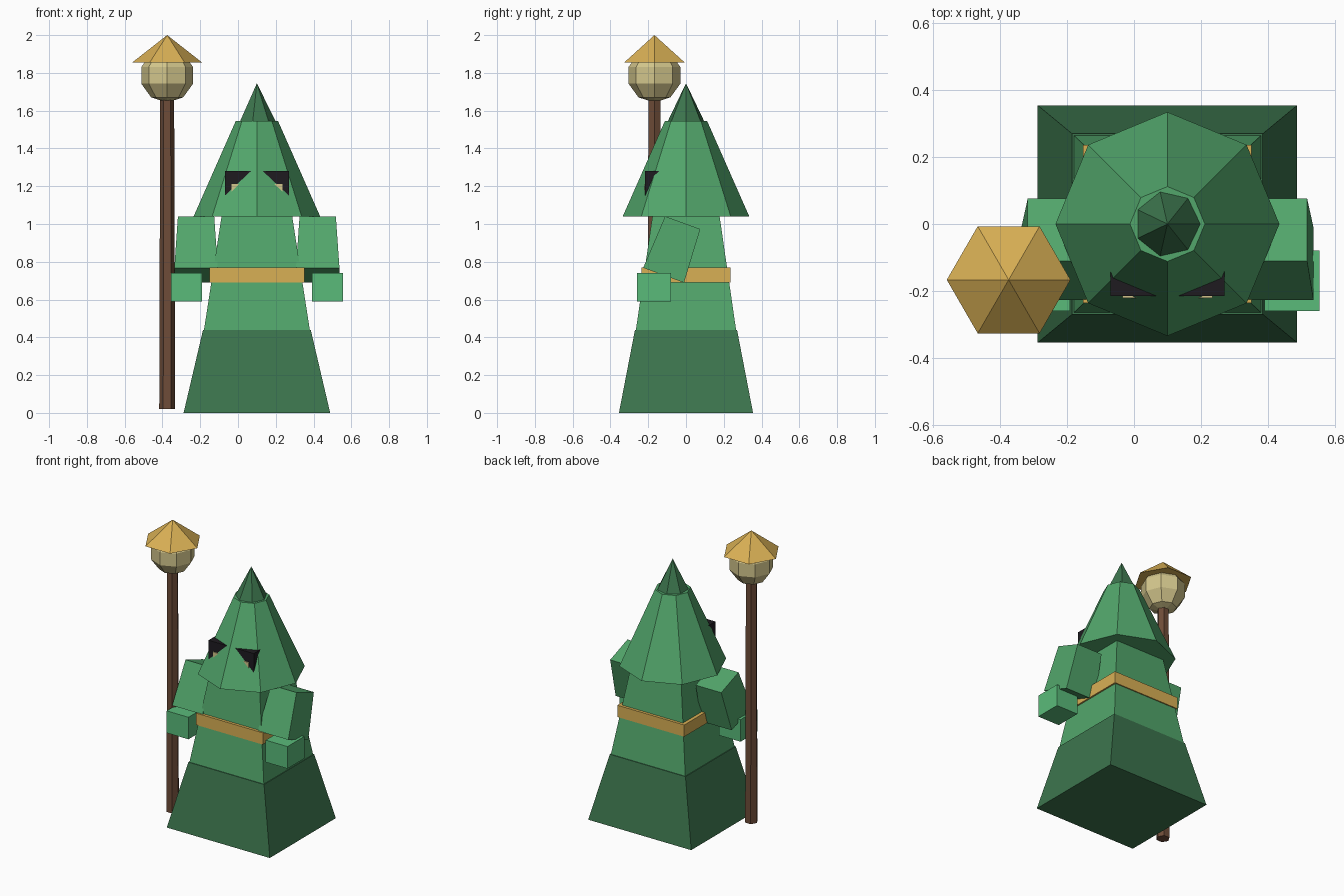
import bpy
import bmesh
from math import sin, cos, pi, radians, sqrt
from mathutils import Matrix, Vector

default = bpy.data.objects.get("Cube")
if default:
    bpy.data.objects.remove(default, do_unlink=True)


def material(name, hex_code):
    """Flat colour from an sRGB hex code, stored as linear."""
    col = []
    for i in (0, 2, 4):
        c = int(hex_code[i:i + 2], 16) / 255
        col.append(c / 12.92 if c <= 0.04045 else ((c + 0.055) / 1.055) ** 2.4)
    mat = bpy.data.materials.new(name)
    mat.use_nodes = True
    mat.diffuse_color = (*col, 1)
    mat.node_tree.nodes["Principled BSDF"].inputs["Base Color"].default_value = (*col, 1)
    return mat


robe_green = material("robe green", "52A66B")
dark_green = material("dark green", "3C754D")
hand_green = material("hand green", "5ABB7A")
wood = material("wood brown", "6E4C38")
gold = material("gold", "D9B055")
glow = material("pale glow", "D3C68C")
black = material("eye black", "1E1B20")


def loft(name, mat, rings, sides, loc, tilt=0.0, phase=0.0):
    """Stack of regular rings (z, x radius, y radius), capped at both ends."""
    bm = bmesh.new()
    loops = []
    for z, rx, ry in rings:
        angles = [2 * pi * i / sides + phase for i in range(sides)]
        loops.append([bm.verts.new((rx * cos(a), ry * sin(a), z)) for a in angles])
    for low, high in zip(loops, loops[1:]):
        for i in range(sides):
            j = (i + 1) % sides
            bm.faces.new((low[i], low[j], high[j], high[i]))
    bm.faces.new(loops[0][::-1])
    bm.faces.new(loops[-1])
    # Rings of zero radius collapse into a point
    bmesh.ops.remove_doubles(bm, verts=bm.verts, dist=0.0001)
    bmesh.ops.recalc_face_normals(bm, faces=bm.faces)
    bm.transform(Matrix.Translation(Vector(loc)) @ Matrix.Rotation(tilt, 4, 'X'))
    mesh = bpy.data.meshes.new(name)
    bm.to_mesh(mesh)
    bm.free()
    mesh.materials.append(mat)
    obj = bpy.data.objects.new(name, mesh)
    bpy.context.collection.objects.link(obj)
    return obj


def block(name, mat, loc, height, bottom, top=None, tilt=0.0):
    """Box or tapered box centred on loc; bottom and top are half sizes."""
    top = top or bottom
    k = sqrt(2)
    rings = [(-height / 2, bottom[0] * k, bottom[1] * k),
             (height / 2, top[0] * k, top[1] * k)]
    return loft(name, mat, rings, 4, loc, tilt, pi / 4)


MID = 0.10  # the figure stands right of centre, the staff left of it

# Robe and belt
block("skirt", dark_green, (MID, 0, 0.22), 0.44, (0.388, 0.355), (0.285, 0.27))
block("body", robe_green, (MID, 0, 0.74), 0.60, (0.28, 0.265), (0.187, 0.178))
block("belt", gold, (MID, 0, 0.73), 0.08, (0.252, 0.236))

# Pointed hood
loft("hood", robe_green, [(1.04, 0.335, 0.335), (1.545, 0.112, 0.112)], 8, (MID, 0, 0))
loft("hood_tip", dark_green, [(1.515, 0.113, 0.113), (1.745, 0, 0)], 7, (MID, 0, 0))

# Paired parts
for side, s in (("left", 1), ("right", -1)):
    block(side + "_eye", black, (MID + s * 0.095, -0.166, 1.21), 0.14, (0.075, 0.05))
    block(side + "_pupil", glow, (MID + s * 0.11, -0.191, 1.187), 0.05, (0.025, 0.03))
    block(side + "_sleeve", robe_green, (MID + s * 0.322, -0.068, 0.868), 0.296,
          (0.115, 0.115), (0.096, 0.099), -radians(20))
    block(side + "_hand", hand_green, (MID + s * 0.373, -0.17, 0.665), 0.15, (0.082, 0.09))

# Staff with lantern
STAFF = (-0.375, -0.167, 0)
loft("staff", wood, [(0.02, 0.042, 0.042), (1.67, 0.037, 0.037)], 6, STAFF)
R = 0.144
orb = [(1.787 - R * cos(pi * i / 5), R * sin(pi * i / 5), R * sin(pi * i / 5))
       for i in range(1, 5)]
orb = [(1.787 - R, 0, 0)] + orb + [(1.787 + R, 0, 0)]
loft("lantern_globe", glow, orb, 8, STAFF)
loft("lantern_roof", gold, [(1.855, 0.185, 0.185), (2.0, 0, 0)], 6, STAFF)
